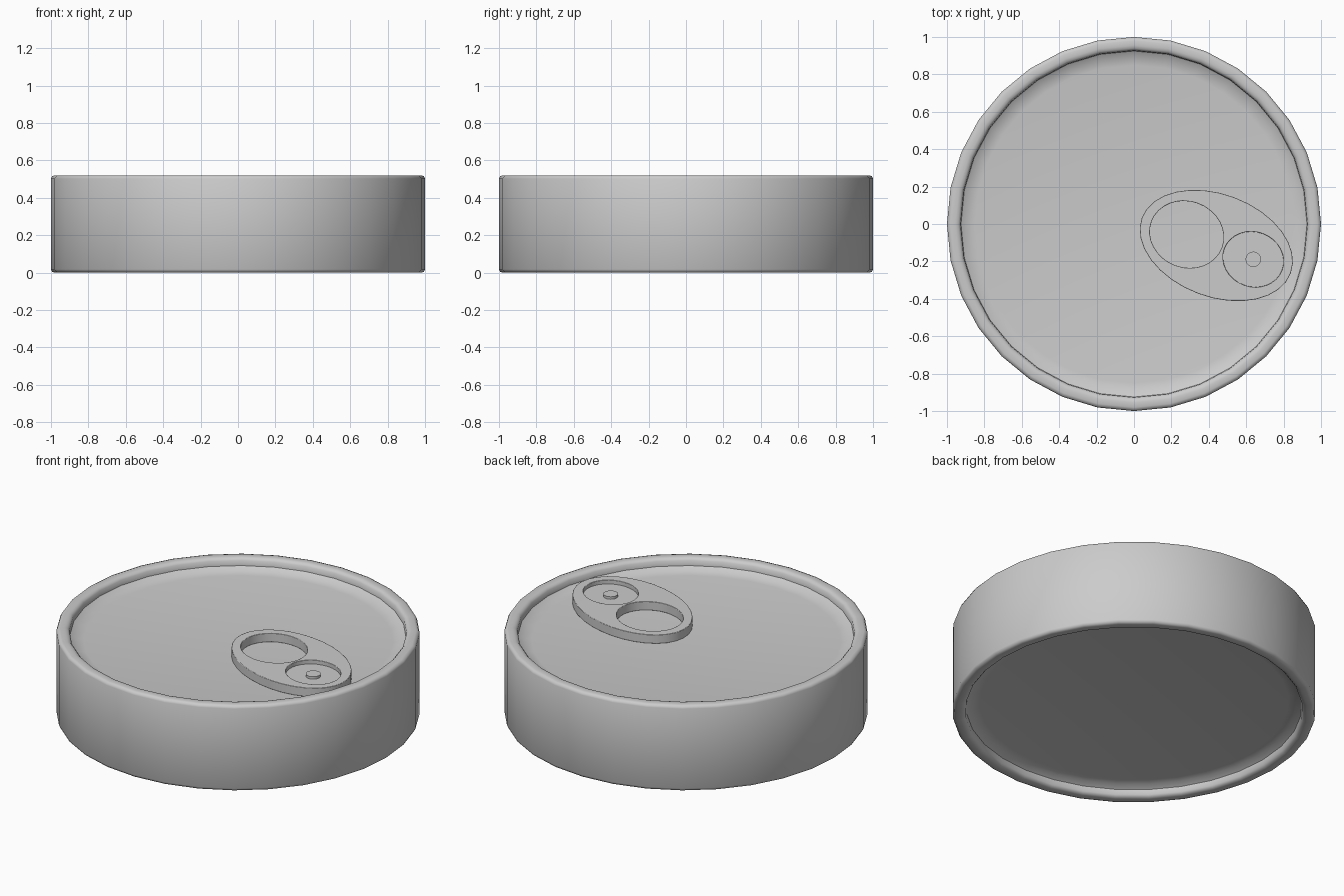
import bpy, bmesh
from math import sin, cos, pi, radians
from mathutils import Matrix

if "Cube" in bpy.data.objects:
    bpy.data.objects.remove(bpy.data.objects["Cube"])

SIDES = 32
TAB_PLACE = Matrix.Translation((0.44, -0.115, 0)) @ Matrix.Rotation(radians(-20.5), 4, 'Z')


def add_object(name, bm):
    bmesh.ops.remove_doubles(bm, verts=bm.verts, dist=1e-4)
    bmesh.ops.recalc_face_normals(bm, faces=bm.faces)
    mesh = bpy.data.meshes.new(name)
    bm.to_mesh(mesh)
    bm.free()
    obj = bpy.data.objects.new(name, mesh)
    bpy.context.collection.objects.link(obj)
    return obj


def smooth(obj, angle):
    bpy.ops.object.select_all(action='DESELECT')
    obj.select_set(True)
    bpy.context.view_layer.objects.active = obj
    bpy.ops.object.shade_smooth_by_angle(angle=radians(angle))


def ellipse(cu, ru, rv):
    return [(cu + ru * cos(2 * pi * i / SIDES), rv * sin(2 * pi * i / SIDES))
            for i in range(SIDES)]


def plate(name, outlines, z0, z1):
    """Flat plate: first outline is the edge, any others are holes."""
    curve = bpy.data.curves.new(name, 'CURVE')
    curve.dimensions = '2D'
    curve.fill_mode = 'BOTH'
    curve.extrude = (z1 - z0) / 2
    for points in outlines:
        spline = curve.splines.new('POLY')
        spline.points.add(len(points) - 1)
        for p, (u, v) in zip(spline.points, points):
            p.co = (u, v, 0, 1)
        spline.use_cyclic_u = True
    helper = bpy.data.objects.new(name + "_outline", curve)
    bpy.context.collection.objects.link(helper)
    graph = bpy.context.evaluated_depsgraph_get()
    mesh = bpy.data.meshes.new_from_object(helper.evaluated_get(graph))
    bpy.data.objects.remove(helper)
    bm = bmesh.new()
    bm.from_mesh(mesh)
    bm.transform(TAB_PLACE @ Matrix.Translation((0, 0, (z0 + z1) / 2)))
    obj = add_object(name, bm)
    smooth(obj, 40)
    return obj


# Can body: half profile of rim, recess wall and lid, mirrored for the base
H = 0.52
upper = [(0, 0.45), (0.85, 0.45), (0.895, 0.457), (0.925, 0.475), (0.928, 0.505),
         (0.94, 0.517), (0.955, H), (0.98, H), (0.994, 0.515), (1.0, 0.502)]
profile = upper + [(r, H - z) for r, z in reversed(upper)]
bm = bmesh.new()
verts = [bm.verts.new((r, 0, z)) for r, z in profile]
edges = [bm.edges.new(pair) for pair in zip(verts, verts[1:])]
bmesh.ops.spin(bm, geom=verts + edges, cent=(0, 0, 0), axis=(0, 0, 1),
               angle=2 * pi, steps=SIDES, use_duplicate=False)
smooth(add_object("can_body", bm), 50)

# Pull tab with finger hole and rivet hole
finger_hole = ellipse(-0.169, 0.2, 0.176)
rivet_hole = ellipse(0.211, 0.164, 0.146)
tab = plate("pull_tab", [ellipse(0, 0.425, 0.275), finger_hole, rivet_hole], 0.449, 0.502)
bevel = tab.modifiers.new("soft_edge", 'BEVEL')
bevel.width = 0.005
bevel.segments = 2
bevel.limit_method = 'ANGLE'
bevel.angle_limit = radians(60)

# Sunken plate and rivet inside the small hole
plate("rivet_plate", [ellipse(0.211, 0.166, 0.148)], 0.449, 0.478)
plate("rivet", [ellipse(0.211, 0.041, 0.041)], 0.476, 0.493)
